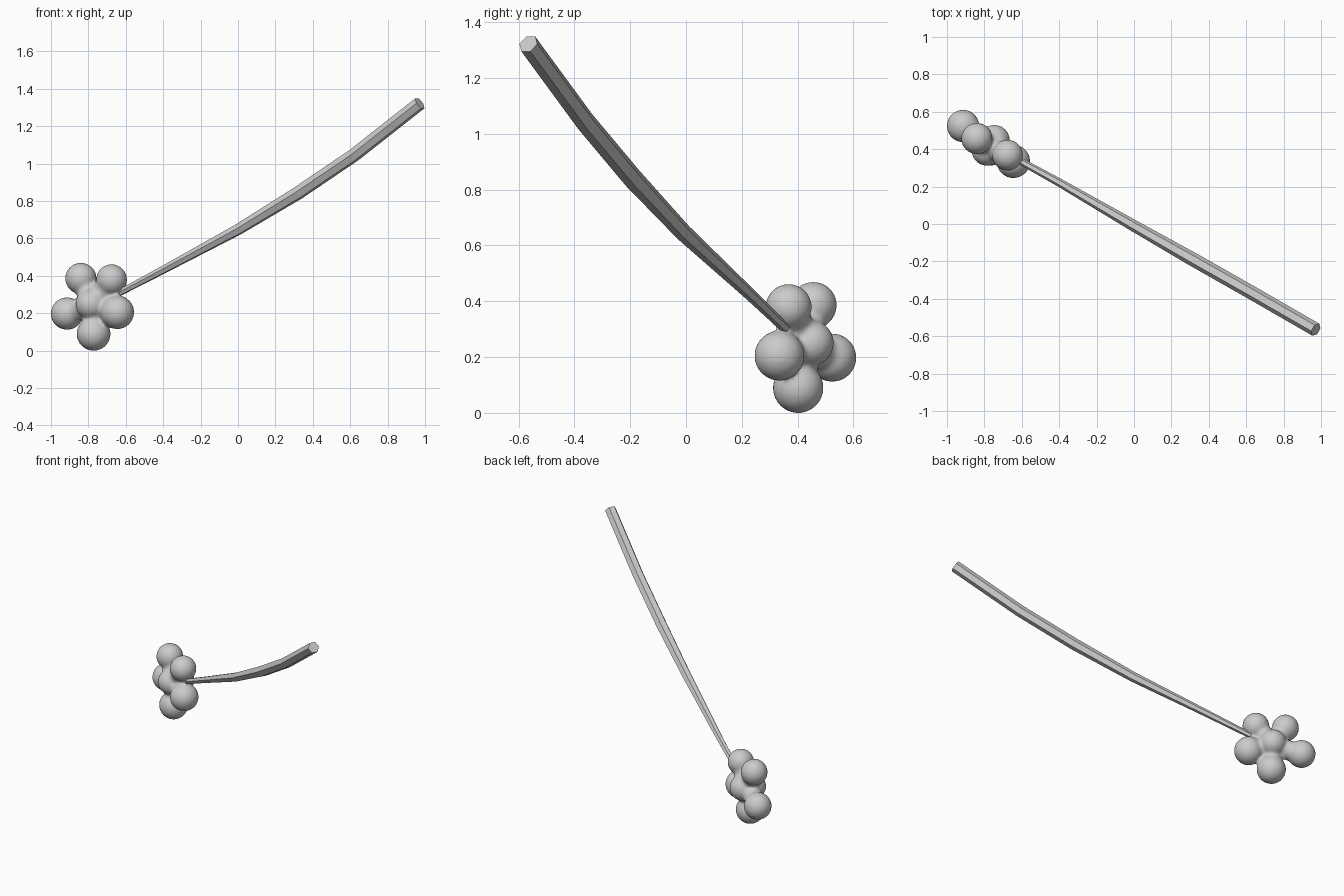
import bpy, bmesh, math
from mathutils import Vector, Matrix

if "Cube" in bpy.data.objects:
    bpy.data.objects.remove(bpy.data.objects["Cube"])

def make_object(name, bm):
    bmesh.ops.recalc_face_normals(bm, faces=bm.faces)
    me = bpy.data.meshes.new(name)
    bm.to_mesh(me)
    bm.free()
    ob = bpy.data.objects.new(name, me)
    bpy.context.collection.objects.link(ob)
    return ob

def ball(bm, centre, radius):
    bmesh.ops.create_icosphere(bm, subdivisions=4, radius=radius,
                               matrix=Matrix.Translation(centre))

# Flower head: knobbly petals blended into a domed hub
bm = bmesh.new()
hub = Vector((-0.768, 0.418, 0.25))
normal = Vector((0.59, 0.81, 0))
for offset, radius in ((0.036, 0.083), (-0.03, 0.083)):
    ball(bm, hub + normal * offset, radius)
petals = [((-0.914, 0.524, 0.198), 0.087), ((-0.84, 0.457, 0.386), 0.084),
          ((-0.676, 0.368, 0.379), 0.083), ((-0.645, 0.335, 0.205), 0.090),
          ((-0.772, 0.402, 0.090), 0.091)]
for centre, radius in petals:
    tip = Vector(centre)
    ball(bm, tip, radius)
    axis = tip - hub
    neck = Matrix.Translation((tip + hub) / 2) @ axis.to_track_quat('Z', 'Y').to_matrix().to_4x4()
    bmesh.ops.create_cone(bm, cap_ends=True, segments=24, radius1=0.062,
                          radius2=0.062, depth=axis.length, matrix=neck)
flower = make_object("flower_head", bm)
remesh = flower.modifiers.new("blend", 'REMESH')
remesh.mode = 'VOXEL'
remesh.voxel_size = 0.01
remesh.use_smooth_shade = True
smooth = flower.modifiers.new("soften", 'SMOOTH')
smooth.factor = 0.5
smooth.iterations = 6

# Stem: curved, tapering six-sided rod
path = [((-0.645, 0.357, 0.303), 0.018), ((-0.40, 0.222, 0.432), 0.022),
        ((0.0, -0.01, 0.647), 0.031), ((0.32, -0.192, 0.842), 0.037),
        ((0.62, -0.362, 1.045), 0.037), ((0.972, -0.565, 1.322), 0.037)]
points = [Vector(p) for p, r in path]
bm = bmesh.new()
rings = []
for i, (p, r) in enumerate(path):
    tangent = (points[min(i + 1, len(points) - 1)] - points[max(i - 1, 0)]).normalized()
    side = tangent.cross(Vector((0, 0, 1))).normalized()
    up = side.cross(tangent)
    rings.append([bm.verts.new(points[i] + r * (side * math.cos(k * math.pi / 3)
                  + up * math.sin(k * math.pi / 3))) for k in range(6)])
for a, b in zip(rings, rings[1:]):
    for k in range(6):
        bm.faces.new((a[k], a[(k + 1) % 6], b[(k + 1) % 6], b[k]))
bm.faces.new(rings[0])
bm.faces.new(rings[-1])
make_object("stem", bm)
